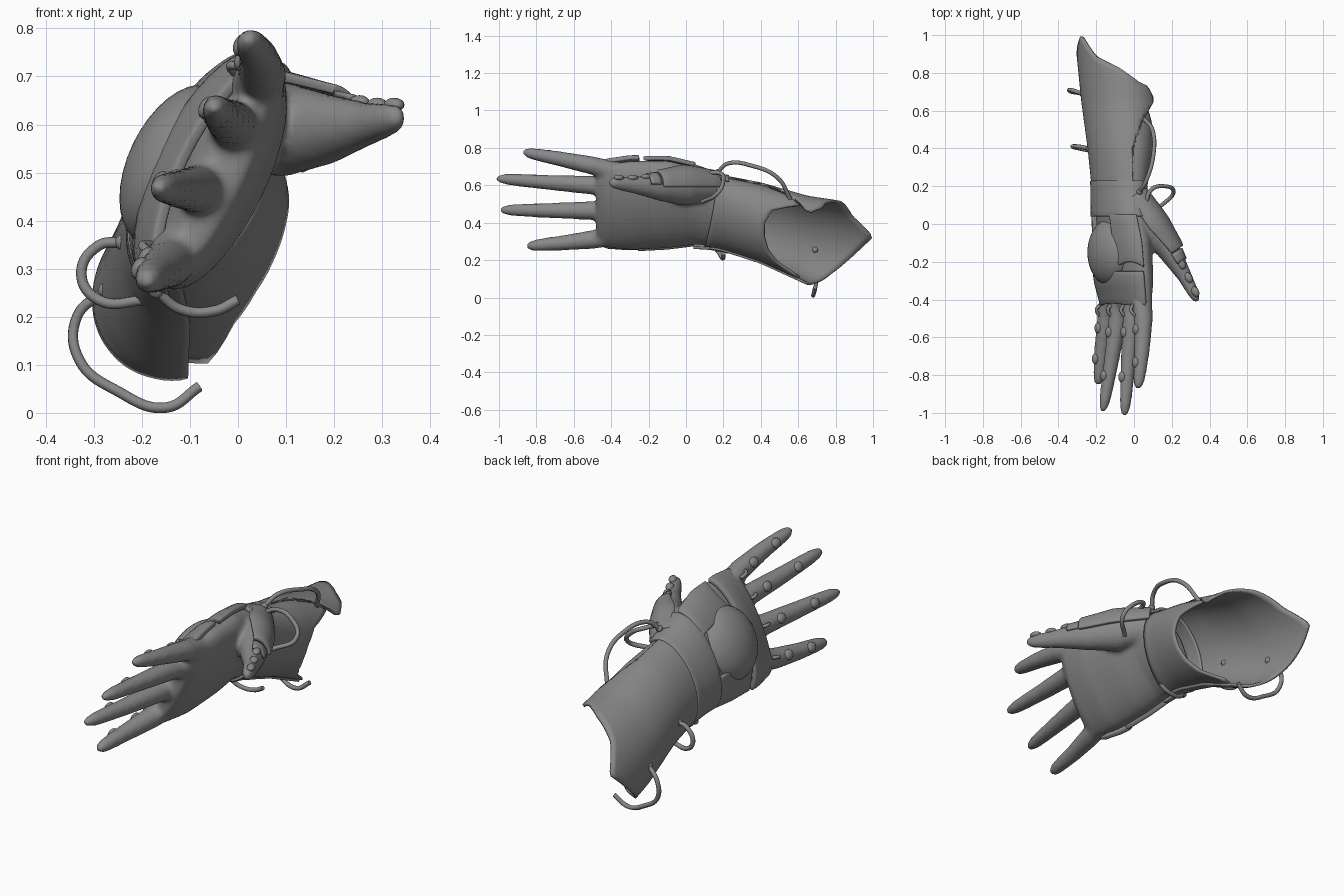
import bpy, bmesh, math
from mathutils import Vector as V

if "Cube" in bpy.data.objects:
    bpy.data.objects.remove(bpy.data.objects["Cube"])

grey = bpy.data.materials.new("mid_grey")
grey.use_nodes = True
grey.diffuse_color = (0.25, 0.25, 0.25, 1)
grey.node_tree.nodes["Principled BSDF"].inputs["Base Color"].default_value = (0.25, 0.25, 0.25, 1)

# Hand axes: across points to the index side, back points out of the back of the hand
ACROSS = V((0.43, 0, 0.9)).normalized()
BACK = V((-0.9, 0, 0.43)).normalized()


def finish(obj, angle=40):
    obj.data.materials.append(grey)
    bpy.ops.object.select_all(action="DESELECT")
    obj.select_set(True)
    bpy.context.view_layer.objects.active = obj
    bpy.ops.object.shade_smooth_by_angle(angle=math.radians(angle))
    return obj


def mesh_object(name, bm, angle=40):
    bmesh.ops.recalc_face_normals(bm, faces=bm.faces)
    mesh = bpy.data.meshes.new(name)
    bm.to_mesh(mesh)
    bm.free()
    obj = bpy.data.objects.new(name, mesh)
    bpy.context.collection.objects.link(obj)
    return finish(obj, angle)


def table(keys, t):
    """Read a sorted table of (t, value...) rows with linear steps."""
    if t <= keys[0][0]:
        return keys[0][1:]
    for a, b in zip(keys, keys[1:]):
        if t <= b[0]:
            f = (t - a[0]) / (b[0] - a[0])
            return [p + (q - p) * f for p, q in zip(a[1:], b[1:])]
    return keys[-1][1:]


def surface(keys, y, deg, off=0.0):
    """Point on the arm: rows of y, centre x, centre z, half width, half depth."""
    x, z, ra, rb = table(keys, y)
    t = math.radians(deg)
    return V((x, y, z)) + ACROSS * (ra + off) * math.cos(t) + BACK * (rb + off) * math.sin(t)


def add_loft(bm, rings):
    """Closed tube through rings of points, capped at both ends."""
    rows = [[bm.verts.new(p) for p in ring] for ring in rings]
    n = len(rows[0])
    for a, b in zip(rows, rows[1:]):
        for i in range(n):
            bm.faces.new((a[i], a[(i + 1) % n], b[(i + 1) % n], b[i]))
    bm.faces.new(rows[0])
    bm.faces.new(rows[-1])


def patch(name, point, nu, nv, thick, bevel=0.0):
    """Curved plate from point(u, v) with u and v in 0..1, given thickness."""
    bm = bmesh.new()
    rows = [[bm.verts.new(point(i / nu, j / nv)) for j in range(nv + 1)] for i in range(nu + 1)]
    for a, b in zip(rows, rows[1:]):
        for j in range(nv):
            bm.faces.new((a[j], a[j + 1], b[j + 1], b[j]))
    bmesh.ops.remove_doubles(bm, verts=bm.verts, dist=0.0005)
    obj = mesh_object(name, bm)
    solid = obj.modifiers.new("thickness", "SOLIDIFY")
    solid.thickness = thick
    solid.offset = 0
    if bevel:
        b = obj.modifiers.new("edge", "BEVEL")
        b.width = bevel
        b.segments = 2
        b.limit_method = "ANGLE"
        b.angle_limit = math.radians(50)


def ellipsoid(name, centre, axes, segs=16):
    bm = bmesh.new()
    bmesh.ops.create_uvsphere(bm, u_segments=segs, v_segments=segs // 2 + 2, radius=1)
    for v in bm.verts:
        v.co = V(centre) + axes[0] * v.co.x + axes[1] * v.co.y + axes[2] * v.co.z
    mesh_object(name, bm, 60)


def ball(name, centre, r):
    ellipsoid(name, centre, (V((r, 0, 0)), V((0, r, 0)), V((0, 0, r))), 10)


def cable(name, points, r=0.011):
    curve = bpy.data.curves.new(name, "CURVE")
    curve.dimensions = "3D"
    curve.bevel_depth = r
    curve.bevel_resolution = 2
    curve.resolution_u = 8
    curve.use_fill_caps = True
    sp = curve.splines.new("BEZIER")
    sp.bezier_points.add(len(points) - 1)
    for bp, p in zip(sp.bezier_points, points):
        bp.co = p
        bp.handle_left_type = bp.handle_right_type = "AUTO"
    obj = bpy.data.objects.new(name, curve)
    bpy.context.collection.objects.link(obj)
    curve.materials.append(grey)


def lerp(a, b, f):
    return a + (b - a) * f


# Hand: palm, fingers and thumb fused into one smooth skin
PALM = [(-0.48, -0.035, 0.49, 0.21, 0.04), (-0.43, -0.03, 0.49, 0.245, 0.068),
        (-0.3, -0.04, 0.492, 0.26, 0.1), (-0.1, -0.052, 0.498, 0.255, 0.108),
        (0.05, -0.07, 0.49, 0.225, 0.104), (0.2, -0.07, 0.45, 0.19, 0.1)]
hand = bmesh.new()
add_loft(hand, [[surface(PALM, lerp(-0.48, 0.2, i / 14), 12 * k) for k in range(30)] for i in range(15)])

FINGERS = {
    "index": [(0.035, -0.36, 0.665), (0.05, -0.5, 0.705), (0.042, -0.68, 0.742), (0.022, -0.872, 0.777)],
    "middle": [(0.0, -0.36, 0.58), (-0.01, -0.5, 0.6), (-0.03, -0.73, 0.615), (-0.05, -1.015, 0.636)],
    "ring": [(-0.06, -0.36, 0.465), (-0.085, -0.5, 0.465), (-0.12, -0.73, 0.465), (-0.164, -0.993, 0.468)],
    "little": [(-0.12, -0.36, 0.34), (-0.145, -0.5, 0.31), (-0.17, -0.66, 0.292), (-0.19, -0.852, 0.275)],
}
RADII = [(0, 0.062), (0.25, 0.053), (0.6, 0.043), (0.9, 0.033), (0.97, 0.025), (1, 0.012)]


def along(path, f):
    s = f * (len(path) - 1)
    i = min(int(s), len(path) - 2)
    return V(path[i]).lerp(V(path[i + 1]), s - i)


STEPS = [i / 12 for i in range(12)] + [0.96, 0.985, 1]
for path in FINGERS.values():
    rings = []
    for f in STEPS:
        r = table(RADII, f)[0]
        rings.append([along(path, f) + (ACROSS * math.cos(k * math.tau / 16)
                      + BACK * math.sin(k * math.tau / 16)) * r for k in range(16)])
    add_loft(hand, rings)

# Thumb runs outward and forward from the wrist
THUMB = [(0.0, 0.15, 0.59), (0.09, -0.01, 0.59), (0.185, -0.14, 0.59), (0.265, -0.27, 0.6), (0.338, -0.41, 0.615)]
THUMB_R = [(0, 0.07), (0.25, 0.1), (0.5, 0.074), (0.75, 0.047), (0.93, 0.035), (0.985, 0.024), (1, 0.012)]
OUT = V((0.84, 0.54, 0))
UP = V((0, 0, 1))


def thumb_point(f, deg, off=0.0):
    r = table(THUMB_R, f)[0] + off
    t = math.radians(deg)
    return along(THUMB, f) + OUT * r * 0.85 * math.cos(t) + UP * r * math.sin(t)


add_loft(hand, [[thumb_point(f, k * 20) for k in range(18)] for f in STEPS])
hand = mesh_object("hand", hand, 180)
remesh = hand.modifiers.new("fuse", "REMESH")
remesh.mode = "VOXEL"
remesh.voxel_size = 0.011
remesh.use_smooth_shade = True
relax = hand.modifiers.new("relax", "SMOOTH")
relax.factor = 0.5
relax.iterations = 8

# Armour plates on the back of the hand: y range, angle range, height
PLATES = {"knuckle_plate": (-0.45, -0.25, 12, 168, 0.02), "index_plate": (-0.23, 0.05, 10, 66, 0.014),
          "little_plate": (-0.26, 0.05, 118, 176, 0.01)}
for name, (y0, y1, d0, d1, off) in PLATES.items():
    patch(name, lambda u, v: surface(PALM, lerp(y0, y1, u) + 0.03 * math.sin(v * math.pi) * (1 - u),
          lerp(d0, d1, v), off), 6, 16, 0.024, 0.006)
ellipsoid("back_dome", (-0.125, -0.15, 0.515), (ACROSS * 0.18, V((0, 0.178, 0)), BACK * 0.104), 32)

# Thumb plates and studs
patch("thumb_guard", lambda u, v: thumb_point(lerp(-0.0, 0.53, u), lerp(0, 110, v) * (1 - 0.2 * u), 0.012),
      8, 10, 0.02, 0.005)
patch("thumb_guard_tip", lambda u, v: thumb_point(lerp(0.54, 0.64, u), lerp(10, 90, v), 0.004), 3, 6, 0.012)
for f in (0.66, 0.79, 0.92):
    ellipsoid("thumb_stud", thumb_point(f, 65, -0.002), (OUT * 0.02, V((-0.014, 0.026, 0)), UP * 0.015), 12)

# Finger studs and the short links that join them to the knuckle plate
for name, path in FINGERS.items():
    for f in (0.44, 0.76):
        p = along(path, f) + BACK * (table(RADII, f)[0] - 0.006)
        ellipsoid(name + "_stud", p, (ACROSS * 0.025, V((0, 0.03, 0)), BACK * 0.017), 12)
    a, b = along(path, 0.16), along(path, 0.3)
    cable(name + "_link", [a + BACK * 0.055, a.lerp(b, 0.5) + BACK * 0.068, b + BACK * 0.045], 0.009)

# Wrist band, sleeve and flared forearm guard
ARM = [(0.02, -0.07, 0.49, 0.225, 0.11), (0.12, -0.073, 0.47, 0.208, 0.112), (0.2, -0.072, 0.45, 0.2, 0.117),
       (0.4, -0.066, 0.398, 0.21, 0.15), (0.65, -0.072, 0.305, 0.23, 0.18), (1.0, -0.1, 0.24, 0.245, 0.185)]
patch("wrist_band", lambda u, v: surface(ARM, lerp(0.04, 0.23, u), lerp(-12, 190, v), 0.015), 6, 28, 0.016, 0.004)

SLEEVE_END = [(-110, 0.44), (-90, 0.42), (-70, 0.42), (-45, 0.46), (-15, 0.62), (0, 0.6), (15, 0.45), (35, 0.26),
              (175, 0.26), (192, 0.58), (215, 0.61), (232, 0.49), (250, 0.44)]


def sleeve(u, v):
    d = lerp(-110, 250, v)
    start = 0.135 + 0.035 * math.cos(math.radians(d))
    return surface(ARM, lerp(start, table(SLEEVE_END, d)[0], u), d)


patch("sleeve", sleeve, 12, 60, 0.012)

GUARD_END = [(-30, 0.66), (-15, 0.73), (0, 0.75), (30, 0.83), (65, 0.89), (90, 1.0), (120, 0.89),
             (150, 0.78), (180, 0.69), (202, 0.64)]


def guard(u, v):
    d = lerp(-28, 202, v)
    y = lerp(0.13, table(GUARD_END, d)[0], u)
    low = table([(0.2, 12), (0.4, 14), (0.55, -4), (0.65, -28)], y)[0]
    return surface(ARM, y, max(d, low), 0.01)


patch("forearm_guard", guard, 20, 48, 0.014)

# Loose cables with round sockets
CABLES = {
    "thumb_cable": [(0.06, 0.08, 0.66), (0.09, 0.18, 0.665), (0.16, 0.2, 0.63), (0.21, 0.17, 0.56), (0.13, 0.085, 0.51)],
    "top_cable": [(0.03, 0.17, 0.67), (0.06, 0.22, 0.715), (0.1, 0.35, 0.705), (0.1, 0.49, 0.64), (0.05, 0.56, 0.52)],
    "wrist_cable": [(-0.17, 0.17, 0.255), (-0.12, 0.19, 0.216), (-0.05, 0.2, 0.212), (0.0, 0.2, 0.235)],
    "side_cable": [(-0.24, 0.4, 0.355), (-0.29, 0.41, 0.348), (-0.326, 0.41, 0.29), (-0.29, 0.4, 0.235), (-0.19, 0.38, 0.235)],
    "rear_cable": [(-0.275, 0.69, 0.255), (-0.335, 0.71, 0.2), (-0.33, 0.7, 0.11), (-0.25, 0.69, 0.045),
                   (-0.15, 0.68, 0.011), (-0.08, 0.69, 0.055)],
}
for name, pts in CABLES.items():
    cable(name, pts)
    ball(name + "_socket", pts[0], 0.017)
